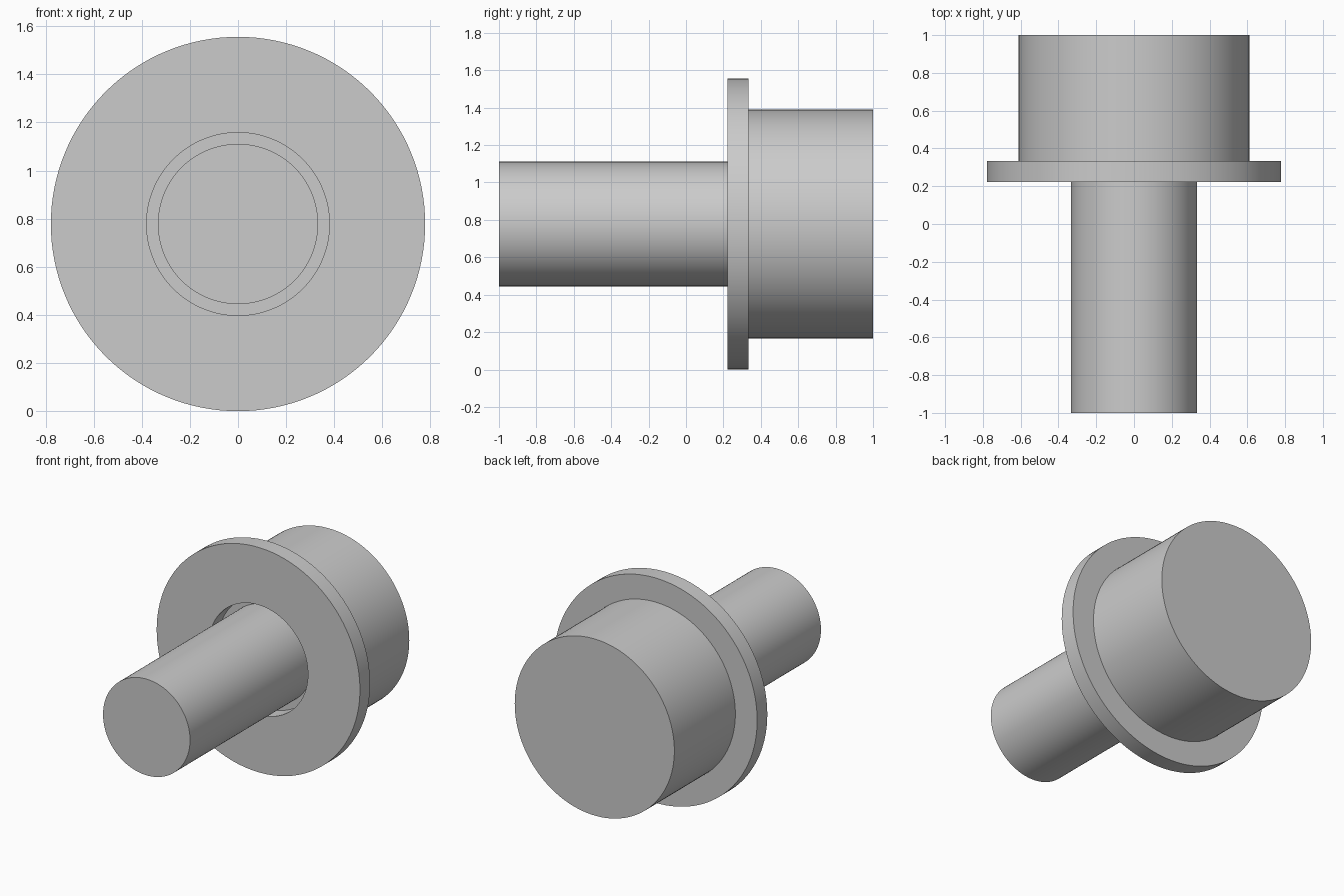
import bpy, bmesh, math

cube = bpy.data.objects.get("Cube")
if cube:
    bpy.data.objects.remove(cube, do_unlink=True)

FLANGE_R = 0.778
SEAT_Y = 0.333   # plane where the head meets the flange and shaft

grey = bpy.data.materials.new("plain_grey")
grey.use_nodes = True
colour = (0.6, 0.6, 0.6, 1)
grey.diffuse_color = colour
for node in grey.node_tree.nodes:
    if node.type == 'BSDF_PRINCIPLED':
        node.inputs["Base Color"].default_value = colour


def turned_part(name, outer, y0, y1, bore=0.0, segments=128):
    """Revolve a rectangular section about the y axis, solid or bored."""
    section = [(bore, y0), (outer, y0), (outer, y1), (bore, y1)]
    bm = bmesh.new()
    verts = [bm.verts.new((r, y, 0)) for r, y in section]
    edges = [bm.edges.new(pair) for pair in zip(verts, verts[1:])]
    if bore:
        edges.append(bm.edges.new((verts[-1], verts[0])))
    bmesh.ops.spin(bm, geom=verts + edges, cent=(0, 0, 0), axis=(0, 1, 0),
                   angle=math.tau, steps=segments, use_merge=False)
    bmesh.ops.remove_doubles(bm, verts=bm.verts, dist=0.0005)
    bmesh.ops.recalc_face_normals(bm, faces=bm.faces)
    mesh = bpy.data.meshes.new(name)
    bm.to_mesh(mesh)
    bm.free()
    mesh.materials.append(grey)
    mesh.shade_smooth()
    mesh.set_sharp_from_angle(angle=math.radians(30))
    part = bpy.data.objects.new(name, mesh)
    part.location.z = FLANGE_R
    bpy.context.collection.objects.link(part)
    return part


# Long plain shaft towards the front
turned_part("shaft", 0.333, -1, SEAT_Y)
# Thin flange whose bore leaves an open groove round the shaft
turned_part("flange", FLANGE_R, 0.222, SEAT_Y, bore=0.38)
# Thick head at the back, which closes the groove
turned_part("head", 0.611, SEAT_Y, 1)
